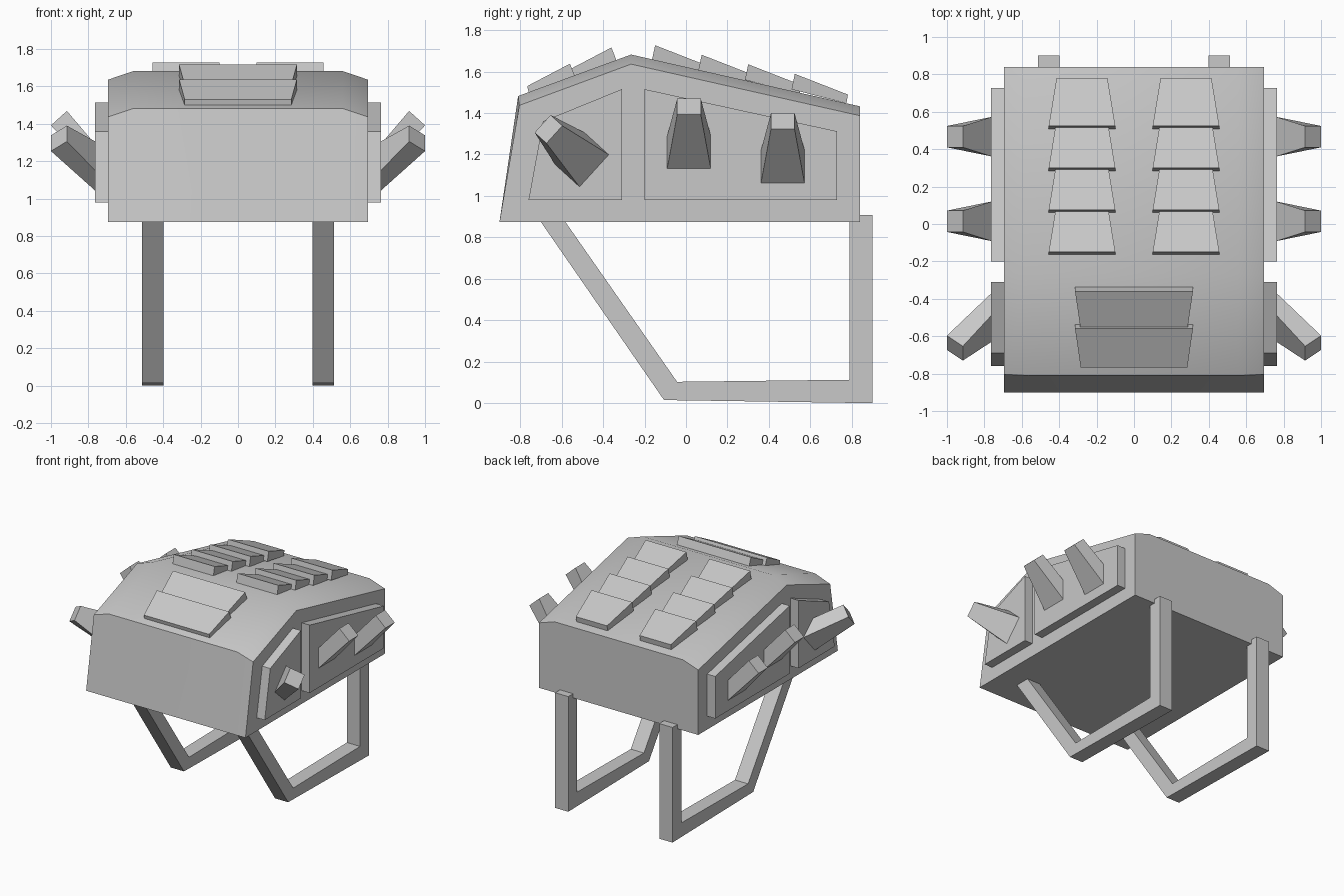
import bpy, bmesh, math
from mathutils import Vector

cube = bpy.data.objects.get("Cube")
if cube:
    bpy.data.objects.remove(cube, do_unlink=True)

GREY = (0.58, 0.58, 0.58, 1)
grey = bpy.data.materials.new("light_grey")
grey.use_nodes = True
grey.diffuse_color = GREY
grey.node_tree.nodes["Principled BSDF"].inputs["Base Color"].default_value = GREY


def loft(name, rings):
    """Skin matching rings of points and cap both ends."""
    bm = bmesh.new()
    loops = [[bm.verts.new(p) for p in ring] for ring in rings]
    n = len(loops[0])
    for a, b in zip(loops, loops[1:]):
        for i in range(n):
            j = (i + 1) % n
            bm.faces.new((a[i], a[j], b[j], b[i]))
    bm.faces.new(loops[0])
    bm.faces.new(loops[-1])
    bmesh.ops.recalc_face_normals(bm, faces=bm.faces)
    mesh = bpy.data.meshes.new(name)
    bm.to_mesh(mesh)
    bm.free()
    mesh.materials.append(grey)
    obj = bpy.data.objects.new(name, mesh)
    bpy.context.collection.objects.link(obj)
    return obj


def slab(name, profile, x0, x1):
    """Extrude a side profile of (y, z) points between two x positions."""
    return loft(name, [[(x, y, z) for y, z in profile] for x in (x0, x1)])


def shingle(name, low, high, x, w_low, w_high):
    """Tapered roof plate; low and high are (y, z top, y base, z base)."""
    def ring(e, w):
        return [(x - w, e[0], e[1]), (x + w, e[0], e[1]),
                (x + w, e[2], e[3]), (x - w, e[2], e[3])]
    return loft(name, [ring(low, w_low), ring(high, w_high)])


def spike(name, side, y, z, lean):
    """Tapered block rising outwards from a side panel, leaning towards the front."""
    c, s = math.cos(lean), math.sin(lean)

    def point(x, u, v):
        return (side * x, y + u * c - v * s, z + u * s + v * c)

    def ring(w, x_low, v_low, x_high, v_high):
        return [point(x_low, -w, v_low), point(x_low, w, v_low),
                point(x_high, w, v_high), point(x_high, -w, v_high)]
    return loft(name, [ring(0.106, 0.76, 0, 0.76, 0.16),
                       ring(0.057, 1.0, 0.265, 0.915, 0.342)])


# Main shell with sloped roof and softened shoulders
centre = [(-0.9, 0.875), (-0.81, 1.482), (-0.265, 1.682), (0.84, 1.432), (0.84, 0.875)]
edge = [(-0.9, 0.875), (-0.804, 1.437), (-0.265, 1.636), (0.84, 1.387), (0.84, 0.875)]
body = loft("body", [[(x, y, z) for y, z in prof] for x, prof in
                     ((-0.695, edge), (-0.56, centre), (0.56, centre), (0.695, edge))])
bpy.ops.object.select_all(action='DESELECT')
body.select_set(True)
bpy.context.view_layer.objects.active = body
bpy.ops.object.shade_smooth_by_angle(angle=math.radians(40))

# Overlapping plates on the front slope
for i in range(2):
    dy, dz = 0.2 * i, 0.078 * i
    shingle(f"front_plate_{i + 1}",
            (-0.766 + dy, 1.53 + dz, -0.758 + dy, 1.495 + dz),
            (-0.56 + dy, 1.638 + dz, -0.535 + dy, 1.575 + dz), 0, 0.285, 0.315)

panel_front = [(-0.76, 0.98), (-0.69, 1.36), (-0.31, 1.515), (-0.31, 0.98)]
panel_rear = [(-0.2, 0.98), (-0.2, 1.515), (0.728, 1.312), (0.728, 0.98)]
strap = [(-0.718, 0.9), (-0.106, 0.015), (0.9, 0), (0.9, 0.908),
         (0.79, 0.908), (0.79, 0.113), (-0.043, 0.103), (-0.6, 0.9)]

for label, side in (("left", 1), ("right", -1)):
    # Side panels
    slab(f"{label}_front_panel", panel_front, side * 0.69, side * 0.765)
    slab(f"{label}_rear_panel", panel_rear, side * 0.69, side * 0.765)
    # Spikes
    spike(f"{label}_front_spike", side, -0.439, 1.118, math.radians(47.7))
    spike(f"{label}_middle_spike", side, 0.0145, 1.127, 0)
    spike(f"{label}_rear_spike", side, 0.467, 1.057, 0)
    # Carrying strap
    slab(f"{label}_strap", strap, side * 0.397, side * 0.512)
    # Overlapping plates on the rear slope
    for i in range(4):
        dy, dz = 0.2247 * i, -0.046 * i
        shingle(f"{label}_rear_plate_{i + 1}",
                (-0.149 + dy, 1.727 + dz, -0.165 + dy, 1.652 + dz),
                (0.107 + dy, 1.627 + dz, 0.1 + dy, 1.585 + dz),
                side * 0.278, 0.178, 0.136)
